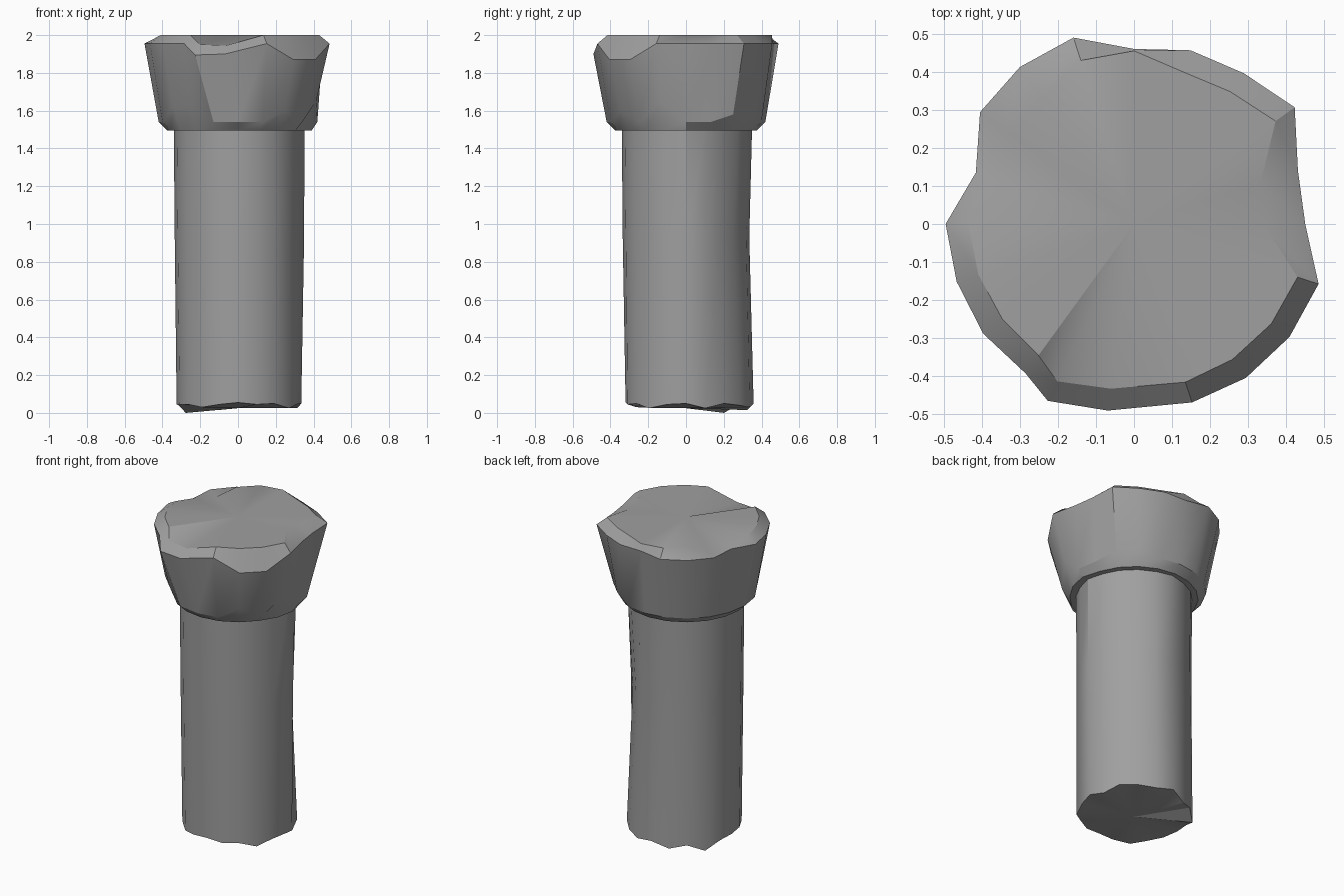
import bpy, bmesh
from math import radians, sin, cos

SIDES = 20

cube = bpy.data.objects.get("Cube")
if cube:
    bpy.data.objects.remove(cube, do_unlink=True)

stone = bpy.data.materials.new("grey stone")
stone.use_nodes = True
stone.diffuse_color = (0.35, 0.35, 0.35, 1)
stone.node_tree.nodes["Principled BSDF"].inputs["Base Color"].default_value = stone.diffuse_color


def ring(bm, radius, z, chips=None, radii=None, turn=None):
    """One loop of the column; chips override (radius, height) per side."""
    verts = []
    for i in range(SIDES):
        r, h = (chips or {}).get(i, (radii[i] if radii else radius, z))
        a = radians(i * 360 / SIDES + (turn or {}).get(i, 0))
        verts.append(bm.verts.new((r * cos(a), r * sin(a), h)))
    return verts


def bridge(bm, low, high):
    for i in range(SIDES):
        j = (i + 1) % SIDES
        bm.faces.new((low[i], low[j], high[j], high[i]))


def fan(bm, loop, z, up):
    centre = bm.verts.new((0, 0, z))
    for i in range(SIDES):
        a, b = loop[i], loop[(i + 1) % SIDES]
        bm.faces.new((a, b, centre) if up else (b, a, centre))


def finish(bm, name):
    mesh = bpy.data.meshes.new(name)
    bm.to_mesh(mesh)
    bm.free()
    mesh.materials.append(stone)
    obj = bpy.data.objects.new(name, mesh)
    bpy.context.collection.objects.link(obj)
    bpy.ops.object.select_all(action='DESELECT')
    bpy.context.view_layer.objects.active = obj
    obj.select_set(True)
    bpy.ops.object.shade_smooth_by_angle(angle=radians(30))


# Shaft: dented at mid height, with a ragged broken foot
bm = bmesh.new()
foot = ring(bm, 0.325, 0.045, {
    0: (0.335, 0.05), 1: (0.33, 0.025), 2: (0.345, 0.05), 3: (0.35, 0.04),
    4: (0.355, 0.03), 5: (0.358, 0.05), 6: (0.34, 0.015), 7: (0.335, 0.04),
    8: (0.342, 0), 9: (0.33, 0.04), 13: (0.325, 0.03), 15: (0.32, 0.055),
    17: (0.325, 0.05), 18: (0.335, 0.025)})
waist = ring(bm, 0.335, 0.93, {
    0: (0.35, 0.93), 1: (0.335, 0.93), 2: (0.31, 0.93), 3: (0.31, 0.93), 4: (0.335, 0.93)})
neck = ring(bm, 0.34, 1.52, {0: (0.352, 1.52), 5: (0.35, 1.52)})
bridge(bm, foot, waist)
bridge(bm, waist, neck)
fan(bm, foot, 0.025, False)
fan(bm, neck, 1.52, True)
finish(bm, "shaft")

# Capital: flared block with chipped lower edge and broken top
bm = bmesh.new()
skew = {14: -8, 15: -8}
base = ring(bm, 0.375, 1.495, {0: (0.39, 1.495), 19: (0.385, 1.495)})
lip = ring(bm, 0.42, 1.54, {
    2: (0.425, 1.58), 3: (0.425, 1.58), 12: (0.425, 1.62), 13: (0.425, 1.62),
    17: (0.425, 1.6), 19: (0.435, 1.65)})
rim = ring(bm, 0, 1.955, {
    14: (0.517, 1.895), 15: (0.495, 1.9), 17: (0.5, 1.87), 18: (0.505, 1.87)},
    [0.45, 0.453, 0.522, 0.49, 0.48, 0.46, 0.515, 0.51, 0.5, 0.437,
     0.495, 0.49, 0.49, 0.485, 0.5, 0.5, 0.493, 0.5, 0.5, 0.51], skew)
crown = ring(bm, 0, 2, {
    8: (0.4, 1.95), 9: (0.425, 1.96), 10: (0.435, 1.985),
    14: (0.46, 1.95), 15: (0.437, 1.945)},
    [0.34, 0.35, 0.46, 0.43, 0.42, 0.455, 0.452, 0.41, 0.4, 0.43,
     0.435, 0.43, 0.427, 0.427, 0.46, 0.437, 0.437, 0.44, 0.446, 0.452], skew)
bridge(bm, base, lip)
bridge(bm, lip, rim)
bridge(bm, rim, crown)
fan(bm, base, 1.495, False)
fan(bm, crown, 2, True)
finish(bm, "capital")
